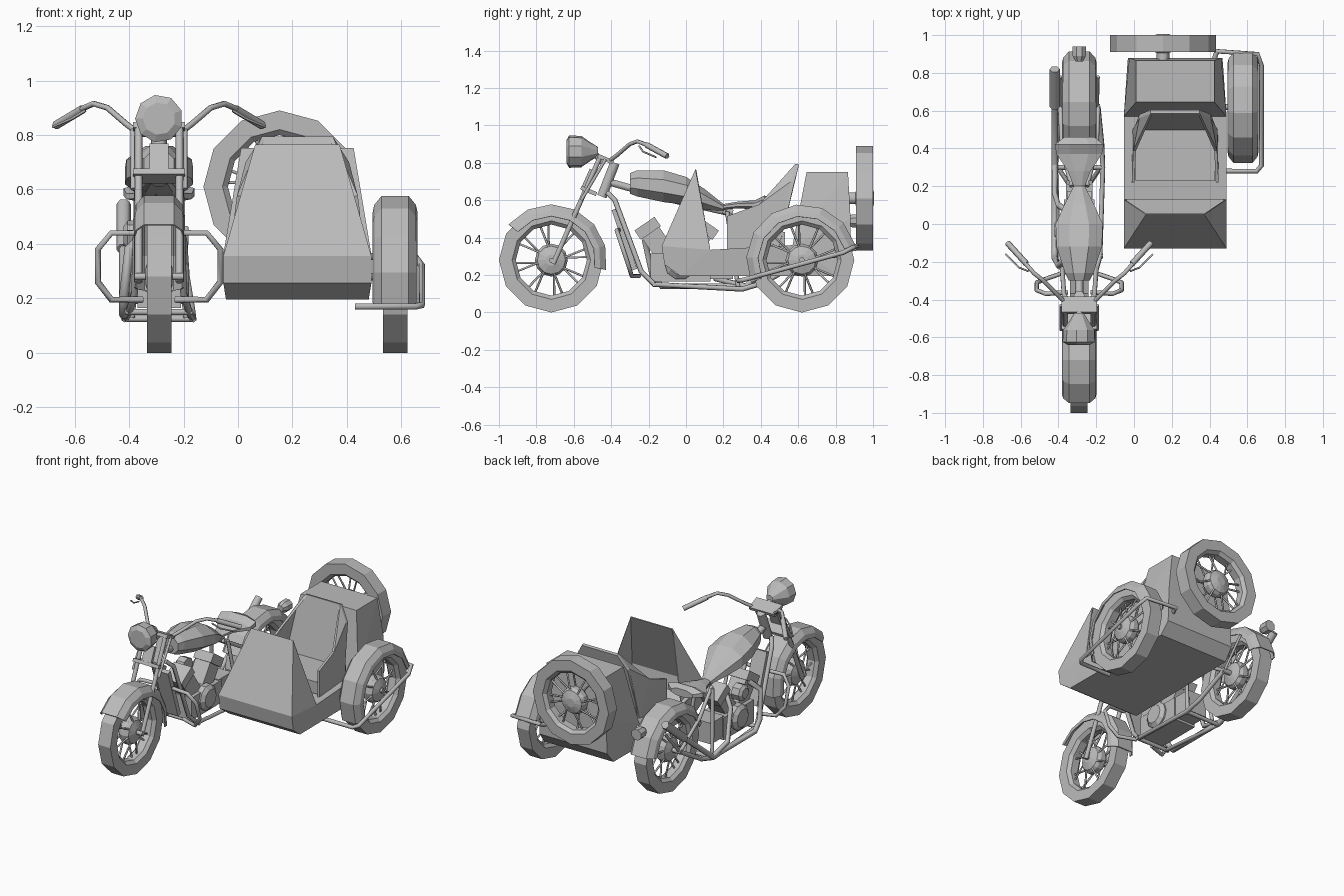
import bpy, bmesh
from math import sin, cos, pi, radians
from mathutils import Vector, Matrix

cube = bpy.data.objects.get("Cube")
if cube:
    bpy.data.objects.remove(cube, do_unlink=True)

GREY = (0.5, 0.5, 0.5, 1)
mat = bpy.data.materials.new("plain_grey")
mat.use_nodes = True
mat.diffuse_color = GREY
mat.node_tree.nodes["Principled BSDF"].inputs["Base Color"].default_value = GREY

BX = -0.29   # motorcycle centre line
SX = 0.218   # sidecar centre line


def mesh(name, verts, faces, thick=0):
    bm = bmesh.new()
    vs = [bm.verts.new(v) for v in verts]
    for f in faces:
        bm.faces.new([vs[i] for i in f])
    bmesh.ops.recalc_face_normals(bm, faces=bm.faces)
    me = bpy.data.meshes.new(name)
    bm.to_mesh(me)
    bm.free()
    me.materials.append(mat)
    ob = bpy.data.objects.new(name, me)
    bpy.context.collection.objects.link(ob)
    if thick:
        mod = ob.modifiers.new("thickness", 'SOLIDIFY')
        mod.thickness = thick
    return ob


def grid_faces(rows, n, wrap_rows, wrap_cols):
    out = []
    for i in range(rows if wrap_rows else rows - 1):
        for j in range(n if wrap_cols else n - 1):
            k, m = (i + 1) % rows, (j + 1) % n
            out.append((i * n + j, i * n + m, k * n + m, k * n + j))
    return out


def lathe(name, centre, profile, seg=12, arc=None, closed=False, turn=None, thick=0):
    """Profile of (axial, radius) turned about x, or about a turned axis."""
    a0, a1 = arc or (0, 360)
    rows = seg if arc is None else seg + 1
    rot = turn or Matrix()
    verts = []
    for i in range(rows):
        a = radians(a0 + (a1 - a0) * i / seg)
        verts += [rot @ Vector((x, r * cos(a), r * sin(a))) + Vector(centre) for x, r in profile]
    n = len(profile)
    faces = grid_faces(rows, n, arc is None, closed)
    if arc is None and not closed:
        faces += [[i * n for i in range(rows)], [i * n + n - 1 for i in range(rows)]]
    return mesh(name, verts, faces, thick)


def loft(name, x, sections, n=8):
    """Sections of (y, z centre, half width, half height) along y."""
    verts = []
    for y, z, w, h in sections:
        for k in range(n):
            a = 2 * pi * (k + 0.5) / n
            verts.append((x + w * cos(a) / cos(pi / n), y, z + h * sin(a) / cos(pi / n)))
    m = len(sections)
    faces = grid_faces(m, n, False, True)
    faces += [range(n), range((m - 1) * n, m * n)]
    return mesh(name, verts, faces)


def tube(name, pts, r):
    cu = bpy.data.curves.new(name, 'CURVE')
    cu.dimensions = '3D'
    cu.bevel_depth, cu.bevel_resolution, cu.use_fill_caps = r, 1, True
    sp = cu.splines.new('POLY')
    sp.points.add(len(pts) - 1)
    for p, q in zip(sp.points, pts):
        p.co = (*q, 1)
    tmp = bpy.data.objects.new(name + "_path", cu)
    me = bpy.data.meshes.new_from_object(tmp)
    bpy.data.objects.remove(tmp)
    me.name = name
    me.materials.clear()
    me.materials.append(mat)
    ob = bpy.data.objects.new(name, me)
    bpy.context.collection.objects.link(ob)
    return ob


def pair(name, pts, r):
    """Tube on both sides of the motorcycle; x is the offset from its centre."""
    for side, s in (("left", 1), ("right", -1)):
        tube(f"{side}_{name}", [(BX + s * x, y, z) for x, y, z in pts], r)


def box(name, c, size, tilt=0):
    verts = [Matrix.Rotation(tilt, 4, 'X') @ Vector((i * size[0] / 2, j * size[1] / 2, k * size[2] / 2))
             + Vector(c) for i in (-1, 1) for j in (-1, 1) for k in (-1, 1)]
    return mesh(name, verts, [(0, 1, 3, 2), (4, 5, 7, 6), (0, 1, 5, 4), (2, 3, 7, 6), (0, 2, 6, 4), (1, 3, 7, 5)])


def wheel(name, c, turn=None):
    rot = turn or Matrix()
    lathe(name + "_tire", c, [(-.045, .28), (.045, .28), (.045, .21), (.025, .19), (-.025, .19), (-.045, .21)],
          closed=True, turn=turn)
    lathe(name + "_hub", c, [(-.05, .03), (-.035, .075), (-.015, .088), (.015, .088), (.035, .075), (.05, .03)],
          turn=turn)
    for i in range(16):
        side = 1 if i % 2 else -1
        a = 2 * pi * (i // 2) / 8 + 0.2
        b = a + side * .12
        ends = [(side * .03, .07 * cos(a), .07 * sin(a)), (0, .2 * cos(b), .2 * sin(b))]
        tube(f"{name}_spoke_{i}", [rot @ Vector(p) + Vector(c) for p in ends], .006)


# Wheels and mudguards
QUARTER = Matrix.Rotation(pi / 2, 4, 'Z')
wheel("front_wheel", (BX, -.72, .28))
wheel("rear_wheel", (BX, .62, .28))
wheel("sidecar_wheel", (.577, .62, .28))
wheel("spare_wheel", (.153, .955, .61), QUARTER)
GUARD = [(-.092, .235), (-.085, .265), (-.055, .298), (.055, .298), (.085, .265), (.092, .235)]
lathe("front_mudguard", (BX, -.72, .28), GUARD, 6, (-10, 140), thick=.006)
lathe("rear_mudguard", (BX, .62, .28), GUARD, 6, (10, 160), thick=.006)
lathe("sidecar_mudguard", (.577, .62, .28), [(x * .9, r) for x, r in GUARD], 7, (15, 204), thick=.006)
tube("spare_wheel_mount", [(.153, .87, .61), (.153, .93, .61)], .035)
tube("sidecar_axle", [(.45, .62, .28), (.64, .62, .28)], .016)
tube("rear_axle", [(BX - .11, .62, .28), (BX + .11, .62, .28)], .016)
tube("front_axle", [(BX - .09, -.72, .28), (BX + .09, -.72, .28)], .014)

# Front fork, headlamp and handlebars
pair("fork_leg", [(.075, -.71, .26), (.075, -.46, .83)], .015)
pair("fork_brace", [(.095, -.56, .6), (.095, -.43, .82)], .01)
for i, (y, z) in enumerate([(-.52, .65), (-.43, .82)]):
    box(f"fork_yoke_{i}", (BX, y, z), (.19, .09, .022), -.4)
tube("steering_head", [(BX, -.45, .62), (BX, -.38, .8)], .03)
box("fork_panel", (BX, -.53, .71), (.07, .02, .12), -.42)
lathe("headlamp", (BX, -.5, .86), [(-.14, .06), (-.125, .088), (-.06, .085), (-.01, .05), (.03, .025)], 9, turn=QUARTER)
tube("headlamp_bracket", [(BX, -.5, .86), (BX, -.44, .8)], .02)
tube("handlebar_clamp", [(BX - .09, -.41, .81), (BX + .09, -.41, .81)], .012)
pair("handlebar", [(.08, -.41, .81), (.12, -.37, .84), (.19, -.3, .9), (.24, -.26, .915), (.275, -.22, .9), (.38, -.1, .835)], .011)
pair("grip", [(.28, -.21, .895), (.38, -.1, .835)], .016)
pair("lever", [(.27, -.25, .89), (.32, -.23, .86), (.39, -.16, .83)], .005)

# Tank, saddle and tail lamp
loft("fuel_tank", BX, [(-.3, .69, .055, .055), (-.26, .69, .075, .07), (-.12, .675, .12, .085), (0, .65, .125, .075),
                       (.1, .605, .08, .055), (.2, .56, .03, .02)])
loft("saddle", BX, [(.2, .565, .03, .015), (.28, .575, .06, .018), (.37, .575, .12, .025), (.42, .59, .13, .035),
                    (.46, .585, .08, .025)])
loft("tail_lamp", BX, [(.86, .49, .02, .02), (.89, .49, .035, .035), (.94, .49, .035, .035)])

# Frame tubes
tube("backbone", [(BX, -.42, .7), (BX, -.1, .61), (BX, .25, .53)], .022)
pair("cradle_tube", [(.05, -.42, .64), (.08, -.38, .6), (.09, -.24, .22), (.11, -.17, .15), (.125, .3, .125), (.12, .42, .16), (.1, .62, .28)], .014)
pair("seat_stay", [(.04, .2, .54), (.09, .4, .42), (.1, .62, .28)], .013)
pair("seat_post", [(.06, .22, .54), (.1, .28, .13)], .012)
pair("mudguard_stay", [(.095, .62, .28), (.1, .78, .46)], .009)
for i, (y, z) in enumerate([(-.17, .15), (.3, .125)]):
    tube(f"frame_cross_bar_{i}", [(BX - .125, y, z), (BX + .125, y, z)], .013)
pair("crash_bar", [(.06, -.36, .44), (.175, -.37, .44), (.225, -.35, .38), (.225, -.31, .26), (.175, -.29, .195), (.06, -.25, .195)], .012)
box("radiator", (BX, -.33, .39), (.1, .03, .34), .32)

# Twin-cylinder engine
box("crankcase", (BX, -.03, .24), (.16, .32, .15))
box("gearbox", (BX, .18, .25), (.14, .14, .14))
lathe("engine_cover", (BX, -.03, .26), [(-.11, .06), (-.09, .085), (.09, .085), (.11, .06)], 10)
for name, s in (("front", -1), ("back", 1)):
    tilt = -s * .6
    box(f"{name}_cylinder", (BX, -.05 + s * .1, .37), (.11, .11, .17), tilt)
    box(f"{name}_cylinder_head", (BX, -.05 + s * .155, .45), (.13, .13, .06), tilt)
lathe("air_filter", (BX - .1, -.03, .43), [(-.03, .035), (-.015, .055), (.04, .055)], 8)

# Exhaust with upswept tail
tube("front_exhaust", [(BX - .05, -.17, .44), (BX - .11, -.22, .38), (BX - .13, -.18, .2), (BX - .13, -.13, .14), (BX - .13, .32, .14), (BX - .13, .7, .445)], .018)
tube("back_exhaust", [(BX - .05, .06, .44), (BX - .11, .1, .38), (BX - .13, .16, .18), (BX - .13, .32, .14)], .016)
tube("muffler_end", [(BX - .13, .62, .38), (BX - .13, .82, .545)], .027)

# Sidecar body: sides, nose hood and boot, as (half width, y, z)
half_body = [(.272, -.13, .355), (.272, -.115, .257), (.262, -.03, .195), (.255, .82, .195), (.25, .88, .27),
             (.243, .88, .5), (.272, .57, .36), (.272, .13, .335),
             (.155, .05, .765), (.207, .645, .752), (.207, .866, .752)]
verts = [(SX + s * w, y, z) for s in (1, -1) for w, y, z in half_body]
N = len(half_body)
faces = []
for f in [(0, 1, 2, 7), (2, 3, 6, 7), (3, 4, 5, 6), (0, 8, 7), (6, 9, 10), (6, 10, 5)]:
    faces += [f, tuple(i + N for i in f)]
for i, j in [(0, 1), (1, 2), (2, 3), (3, 4), (4, 5), (5, 10), (10, 9), (9, 6), (0, 8), (6, 7)]:
    faces.append((i, j, j + N, i + N))
mesh("sidecar_body", verts, faces, .006)

# Sidecar seat
box("seat_cushion", (SX, .38, .39), (.42, .3, .08))
back = [(-.22, .48, .36), (.22, .48, .36), (.19, .56, .7), (.13, .585, .795), (-.13, .585, .795), (-.19, .56, .7)]
mesh("seat_back", [(SX + x, y, z) for x, y, z in back], [range(6)], .02)
for name, s in (("left", 1), ("right", -1)):
    wing = [(.23, .22, .34), (.23, .22, .515), (.222, .39, .577), (.13, .585, .795), (.19, .56, .7), (.225, .5, .35)]
    mesh(name + "_seat_wing", [(SX + s * x, y, z) for x, y, z in wing], [(0, 1, 2, 5), (2, 3, 4), (2, 4, 5)], .015)

# Bumper rail around the sidecar wheel
tube("sidecar_rail", [(.43, .28, .17), (.65, .28, .17), (.675, .31, .175), (.675, .84, .32), (.655, .9, .35), (.43, .915, .355)], .013)
tube("rear_rail_strut", [(.44, .915, .355), (.42, .86, .34)], .013)
